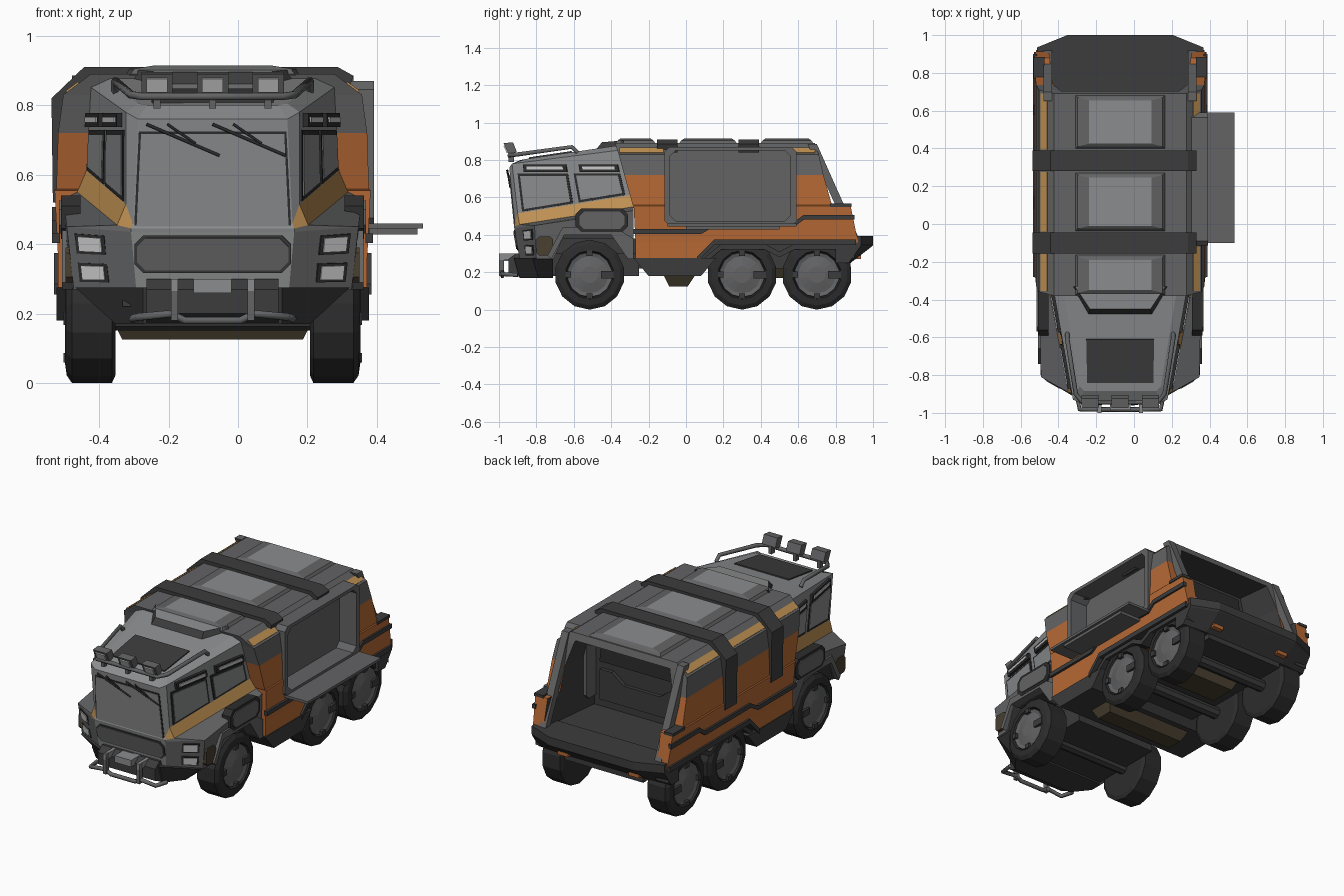
import bpy, bmesh, math
from mathutils import Vector
from mathutils.geometry import normal as poly_normal

if "Cube" in bpy.data.objects:
    bpy.data.objects.remove(bpy.data.objects["Cube"])

CX = -0.073          # the body sits off-centre because of the side shelf

def mat(name, r, g, b):
    m = bpy.data.materials.new(name)
    m.diffuse_color = (r, g, b, 1)
    m.use_nodes = True
    m.node_tree.nodes["Principled BSDF"].inputs["Base Color"].default_value = m.diffuse_color
    return m

GREY = mat("cab grey", .26, .265, .27)
HULL = mat("hull grey", .125, .126, .13)
DARK = mat("dark trim", .045, .045, .046)
TYRE = mat("tyre black", .026, .026, .027)
ORANGE = mat("orange paint", .47, .14, .035)
YELLOW = mat("yellow stripe", .52, .28, .085)
LAMP = mat("lamp white", .6, .6, .6)
BROWN = mat("belly brown", .065, .05, .03)

def loft(name, rings, mats, rule=None, mirror=False):
    """Skin closed rings of points; rule(band, segment) picks the material."""
    mats = mats if isinstance(mats, list) else [mats]
    out = []
    for s in ((1, -1) if mirror else (1,)):
        bm = bmesh.new()
        vs = [[bm.verts.new((s * p[0] + CX, p[1], p[2])) for p in r] for r in rings]
        n = len(vs[0])
        for i in range(len(vs) - 1):
            for j in range(n):
                k = (j + 1) % n
                f = bm.faces.new((vs[i][j], vs[i][k], vs[i + 1][k], vs[i + 1][j]))
                f.material_index = rule(i, j) if rule else 0
        bm.faces.new(vs[0])
        top = bm.faces.new(vs[-1])
        top.material_index = rule(len(vs) - 1, 0) if rule else 0
        bmesh.ops.recalc_face_normals(bm, faces=bm.faces)
        me = bpy.data.meshes.new(name)
        bm.to_mesh(me)
        bm.free()
        for m in mats:
            me.materials.append(m)
        ob = bpy.data.objects.new(name + ("_left" if s < 0 else "_right" if mirror else ""), me)
        bpy.context.collection.objects.link(ob)
        out.append(ob)
    return out

def prism(name, pts, x0, x1, m, mirror=False):          # side profile (y, z) extruded in x
    return loft(name, [[(x, y, z) for y, z in pts] for x in (x0, x1)], m, None, mirror)

def strip(name, pts, h, x0, x1, m):                     # band of height h under a (y, z) line
    return prism(name, pts + [(y, z - h) for y, z in reversed(pts)], x0, x1, m, True)

def rect(x, y0, y1, z):
    return [(-x, y0, z), (x, y0, z), (x, y1, z), (-x, y1, z)]

def box(name, x0, x1, y0, y1, z0, z1, m, mirror=False):
    return prism(name, [(y0, z0), (y1, z0), (y1, z1), (y0, z1)], x0, x1, m, mirror)

def plate(name, pts, m, t=.007, mirror=False):          # thin decal facing outward
    pts = [Vector(p) for p in pts]
    n = poly_normal(pts[:4])
    c = sum(pts, Vector()) / len(pts)
    if n.dot(c - Vector((0, 0, .5))) < 0:
        n = -n
    return loft(name, [[p - n * .006 for p in pts], [p + n * t for p in pts]], m, None, mirror)

def on(q, u0, u1, v0, v1):                              # sub-rectangle of a quad
    a, b, c, d = [Vector(p) for p in q]
    return [a.lerp(b, u).lerp(d.lerp(c, u), v) for u, v in ((u0, v0), (u1, v0), (u1, v1), (u0, v1))]

def tube(name, pts, r, m):
    cu = bpy.data.curves.new(name, 'CURVE')
    cu.dimensions = '3D'
    cu.bevel_depth, cu.bevel_resolution, cu.use_fill_caps = r, 1, True
    sp = cu.splines.new('POLY')
    sp.points.add(len(pts) - 1)
    for p, co in zip(sp.points, pts):
        p.co = (co[0] + CX, co[1], co[2], 1)
    cu.materials.append(m)
    bpy.context.collection.objects.link(bpy.data.objects.new(name, cu))

def cut(obs, cutters):
    for ob in obs:
        for c in cutters:
            b = ob.modifiers.new("cut", 'BOOLEAN')
            b.object, b.operation, b.solver, b.material_mode = c, 'DIFFERENCE', 'EXACT', 'TRANSFER'
        dg = bpy.context.evaluated_depsgraph_get()
        me = bpy.data.meshes.new_from_object(ob.evaluated_get(dg))
        ob.modifiers.clear()
        ob.data = me
    for c in cutters:
        bpy.data.objects.remove(c)

# Rear hull with cargo bay and side hatch
levels = [(.445, .36, -.27, .92), (.455, .555, -.28, .88), (.45, .56, -.285, .78),
          (.445, .72, -.33, .735), (.43, .83, -.36, .71), (.35, .89, -.38, .69)]
hull = loft("hull", [rect(x, f, b, z) for x, z, f, b in levels], [ORANGE, HULL],
            lambda i, j: 0 if i < 3 else 1)
def octo(y0, y1, z0, z1, c):
    return [(y0 + c, z0), (y1 - c, z0), (y1, z0 + c), (y1, z1 - c),
            (y1 - c, z1), (y0 + c, z1), (y0, z1 - c), (y0, z0 + c)]
frame = prism("hatch_frame", octo(-.115, .59, .45, .87, .025), .32, .465, HULL)
bay = loft("bay_cutter", [[(-w, y, .39), (w, y, .39), (w, y, .7), (w - .04, y, .85), (-w + .04, y, .85), (-w, y, .7)]
                          for w, y in ((.33, .5), (.41, 1.2))], DARK)
cut(hull, bay)
cut(hull + frame, prism("hatch_cutter", octo(-.085, .56, .475, .85, .03), .352, .6, HULL))
prism("bay_post", [(.88, .38), (.925, .38), (.70, .885), (.65, .885)], .36, .405, HULL, True)
plate("bay_wall_panel", [(-.28, .502, .44), (.28, .502, .44), (.28, .502, .62), (.2, .502, .62),
                         (.12, .502, .56), (-.12, .502, .56), (-.2, .502, .62), (-.28, .502, .62)], DARK, .02)
plate("bay_wall_top", [(-.29, .502, .66), (.29, .502, .66), (.27, .502, .83), (-.27, .502, .83)], TYRE)
box("fold_shelf", .45, .605, -.1, .59, .445, .46, HULL)
box("shelf_lip", .45, .59, .0, .5, .428, .445, HULL)

# Lower hull, trims and bumper
prism("side_skirt", [(-.27, .27), (.07, .27), (.16, .37), (-.27, .37)], -.445, .445, ORANGE)
strip("arch_trim", [(.06, .285), (.15, .375), (.91, .375)], .03, .38, .457, DARK)
strip("fender_lip", [(.10, .28), (.19, .352), (.42, .352), (.5, .31), (.58, .352), (.84, .352), (.9, .3)],
      .03, .36, .44, DARK)
strip("belt_trim", [(-.28, .43), (.08, .43), (.15, .47), (.58, .47), (.63, .507), (.9, .507)], .026, .44, .462, DARK)
box("corner_ledge", .40, .46, .77, .885, .55, .567, DARK, True)
def bumper_ring(z, y1, yc):
    return [(-.44, .8, z), (.44, .8, z), (.44, yc, z), (.28, y1, z), (-.28, y1, z), (-.44, yc, z)]
loft("rear_bumper", [bumper_ring(.25, .88, .87), bumper_ring(.335, .99, .93),
                     bumper_ring(.345, 1, .935), bumper_ring(.395, 1, .935)], DARK)
box("tail_lamp", .2, .27, .88, .935, .27, .3, ORANGE, True)

# Roof bands, raised roof panels and stripes
arch = [(-.46, .52), (-.464, .82), (-.37, .91), (.36, .91), (.405, .885),
        (.39, .84), (.3, .87), (-.3, .87), (-.42, .8), (-.42, .52)]
for i, (y0, y1) in enumerate(((-.155, -.045), (.28, .39))):
    loft(f"roof_band_{i}", [[(x, y, z) for x, z in arch] for y in (y0, y1)], DARK)
for i, (y0, y1) in enumerate(((-.38, -.16), (-.04, .275), (.395, .685))):
    loft(f"roof_panel_{i}", [rect(.24, y0, y1, .885), rect(.225, y0 + .015, y1 - .015, .905),
                             rect(.165, y0 + .03, y1 - .03, .915)], [HULL, GREY], lambda i, j: int(i == 2))
for i, (s, y0, y1) in enumerate(((-1, -.355, -.16), (-1, -.04, .275), (-1, .395, .69),
                                 (1, -.355, -.12), (1, .56, .69))):
    plate(f"roof_stripe_{i}", [(s * .42, y0, .8375), (s * .42, y1, .8375),
                               (s * .385, y1, .8638), (s * .385, y0, .8638)], YELLOW, .005)

# Cab: half rings of front, corner and rear points
half = [[(.22, -.89, .27), (.40, -.80, .27), (.42, -.28, .27)],
        [(.235, -.918, .435), (.42, -.81, .45), (.43, -.28, .53)],
        [(.235, -.92, .445), (.275, -.89, .455), (.39, -.28, .55)],
        [(.23, -.915, .46), (.25, -.90, .515), (.367, -.28, .615)],
        [(.215, -.945, .76), (.25, -.93, .78), (.355, -.34, .855)],
        [(.19, -.885, .80), (.215, -.86, .805), (.30, -.35, .88)]]
rings = [h + [(-x, y, z) for x, y, z in reversed(h)] for h in half]
cab = loft("cab", rings, [GREY, YELLOW, HULL],
           lambda i, j: 0 if j not in (0, 1, 3, 4) or i > 2 else 1 if i == 2 else 2)
arch_pts = [(-.74, .2), (-.65, .4), (-.39, .4), (-.27, .2)]
cut(cab, prism("arch_cutter", arch_pts, .2, .6, DARK, True))
prism("front_arch_panel", [(-.72, .27), (-.65, .4), (-.40, .4), (-.31, .27), (-.28, .27),
                           (-.28, .38), (-.38, .44), (-.66, .44), (-.74, .29)], .36, .434, HULL, True)

# Cab glass, lamps and panels
A, B, C = 0, 1, 2
front = [(-.23, -.915, .46), (.23, -.915, .46), (.215, -.945, .76), (-.215, -.945, .76)]
plate("windshield_seal", on(front, .01, .99, -.05, .88), TYRE, .003)
plate("windshield", on(front, .025, .975, -.03, .86), GREY, .006)
side = [Vector(p) for p in (half[3][B], half[3][C], half[4][C], half[4][B])]
def pane(u0, u1, lift, z0, z1):                         # pane with level top edge on the cab side
    pts = []
    for u, top in ((u0, 0), (u1, 0), (u1, 1), (u0, 1)):
        b, t = side[0].lerp(side[1], u), side[3].lerp(side[2], u)
        z = z1 if top else (z0 or b.z + lift)
        pts.append(b.lerp(t, (z - b.z) / (t.z - b.z)))
    return pts
for nm, u0, u1 in (("front", .04, .48), ("rear", .53, .93)):
    plate(nm + "_window_seal", pane(u0, u1, .005, 0, .728), TYRE, .004, True)
    plate(nm + "_window", pane(u0 + .02, u1 - .02, .017, 0, .716), GREY, .007, True)
    plate(nm + "_slot", pane(u0 + .06, u1, 0, .737, .777), TYRE, .016, True)
    plate(nm + "_slot_light", pane(u0 + .09, u1 - .03, 0, .75, .766), LAMP, .021, True)
nose = [half[0][A], half[0][B], half[1][B], half[1][A]]
for i, (v0, v1) in enumerate(((.16, .39), (.62, .86))):
    plate(f"headlight_rim_{i}", on(nose, .42, .88, v0 - .04, v1 + .04), TYRE, .004, True)
    plate(f"headlight_{i}", on(nose, .47, .83, v0, v1), LAMP, .008, True)
def yf(z):
    return -.89 - (z - .27) * .03 / .17
for nm, w, z0, z1, m, t in (("grille_rim", .225, .318, .425, DARK, .004), ("grille", .218, .325, .418, HULL, .008)):
    plate(nm, [(x, yf(z), z) for x, z in ((-w + .025, z0), (w - .025, z0), (w, z0 + .025), (w, z1 - .025),
               (w - .025, z1), (-w + .025, z1), (-w, z1 - .025), (-w, z0 + .025))], m, t)
prism("door_hatch_rim", octo(-.59, -.31, .415, .54, .03), .38, .436, TYRE, True)
prism("door_hatch", octo(-.57, -.33, .43, .525, .025), .38, .442, HULL, True)
prism("marker_panel", octo(-.8, -.71, .29, .39, .015), .38, .423, BROWN, True)
for i, x in enumerate((-.19, .0)):
    tube(f"wiper_{i}", [(x, -.955, .745), (x + .21, -.94, .655)], .005, TYRE)
    tube(f"wiper_arm_{i}", [(x + .06, -.958, .745), (x + .14, -.946, .69)], .004, TYRE)

# Cab roof: hatch, scoop, rails and lamps
roof = lambda y: .803 + (y + .87) * .147
plate("roof_hatch", [(x, y, roof(y)) for x, y in ((-.175, -.84), (.175, -.84), (.18, -.61), (-.18, -.61))], DARK)
loft("roof_scoop", [[(-.17, -.485, .85), (.17, -.485, .85), (.27, -.34, .85), (-.27, -.34, .85)],
                    [(-.16, -.45, .895), (.16, -.45, .895), (.24, -.33, .905), (-.24, -.33, .905)]],
     [DARK, GREY], lambda i, j: i)
tube("roof_rail", [(-.28, -.58, .84), (-.28, -.61, .87), (-.235, -.9, .83), (-.2, -.945, .825),
                   (.2, -.945, .825), (.235, -.9, .83), (.28, -.61, .87), (.28, -.58, .84)], .012, HULL)
for i, x in enumerate((-.16, 0, .16)):
    prism(f"roof_lamp_{i}", [(-.945, .825), (-.975, .89), (-.925, .895), (-.905, .845)], x - .045, x + .045, HULL)
    plate(f"roof_lamp_lens_{i}", [(x - .03, -.951, .839), (x + .03, -.951, .839),
                                  (x + .03, -.969, .878), (x - .03, -.969, .878)], LAMP)
    box(f"roof_lamp_foot_{i}", x - .01, x + .01, -.95, -.92, .79, .84, HULL)

# Front bumper and bull bar
def skirt(z, d, w):
    return [(-.2, -.92 + d, z), (.2, -.92 + d, z), (w, -.82 + d, z), (w, -.71, z), (-w, -.71, z), (-w, -.82 + d, z)]
loft("front_skirt", [skirt(.17, .03, .28), skirt(.275, 0, .395)], DARK)
prism("bumper_block", [(-.95, .2), (-.95, .27), (-.91, .3), (-.88, .3), (-.88, .17)], -.19, .19, DARK)
box("tow_plate", -.055, .055, -.985, -.9, .26, .3, GREY)
box("tow_lug", .1, .12, -1, -.9, .265, .3, GREY, True)
box("tow_post", .1, .12, -1, -.972, .18, .3, HULL, True)
tube("bull_bar", [(-.23, -.9, .185), (-.215, -.982, .19), (-.12, -.982, .2), (-.08, -.982, .18),
                  (.08, -.982, .18), (.12, -.982, .2), (.215, -.982, .19), (.23, -.9, .185)], .012, HULL)

# Chassis
box("chassis", -.26, .26, -.86, .88, .22, .38, DARK)
prism("belly", [(-.28, .275), (-.2, .18), (.08, .18), (.16, .275)], -.45, .45, DARK)
loft("belly_tank", [rect(.26, -.09, .01, .125), rect(.29, -.12, .05, .185)], BROWN)
loft("rear_tank", [rect(.16, .42, .58, .17), rect(.19, .4, .6, .23)], BROWN)
box("cab_floor", -.27, .27, -.8, -.25, .18, .3, DARK)

# Wheels
def wheel_ring(x, r, y, n=14):
    return [(x, y + r * math.sin(a), .187 - r * math.cos(a)) for a in (2 * math.pi * k / n for k in range(n))]
for nm, y in (("front", -.515), ("middle", .3), ("rear", .7)):
    loft(nm + "_tyre", [wheel_ring(x, r, y) for x, r in ((.28, .12), (.28, .165), (.29, .187), (.405, .187),
                        (.42, .165), (.425, .13), (.405, .122))], TYRE, None, True)
    loft(nm + "_rim", [wheel_ring(x, r, y) for x, r in ((.39, .124), (.418, .12), (.412, .1), (.425, .045))], HULL, None, True)
    for k in range(4):
        a = math.pi * k / 2
        c, s = math.cos(a), math.sin(a)
        w, r0 = (.02, .06) if k == 0 else (.016, .1)
        prism(f"{nm}_rim_lug_{k}", [(y + c * u - s * v, .187 + s * u + c * v) for u, v in
                                    ((r0, -w), (.128, -w), (.128, w), (r0, w))], .4, .43, DARK, True)
    loft(nm + "_axle", [wheel_ring(x, .035, y, 8) for x in (-.3, .3)], DARK)
